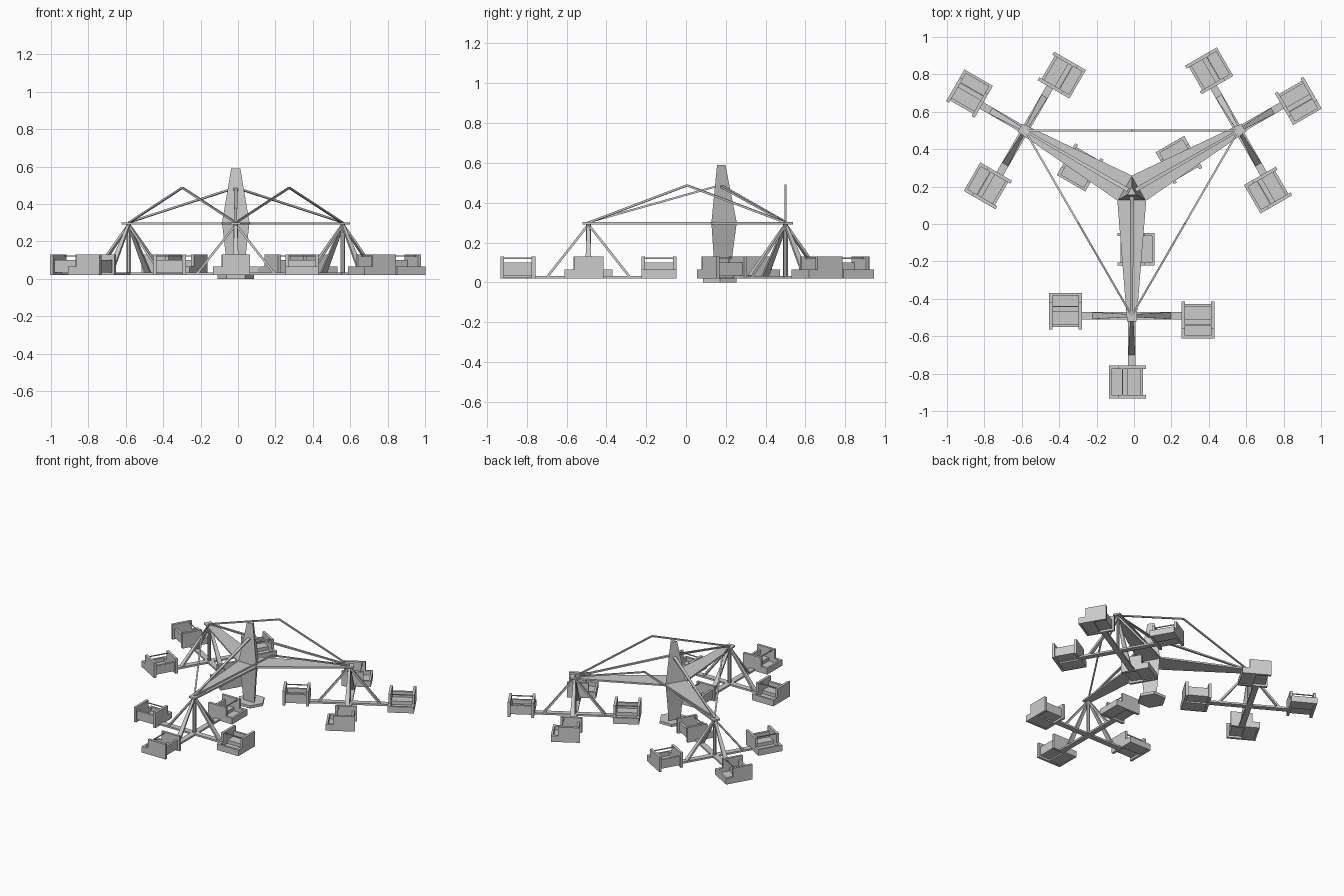
import bpy, bmesh
from math import radians, pi, cos, sin
from mathutils import Vector, Matrix

if "Cube" in bpy.data.objects:
    bpy.data.objects.remove(bpy.data.objects["Cube"])

HUB = Vector((-0.012, 0.17, 0))
REACH = 0.66


def finish(name, bm, mat=Matrix()):
    bmesh.ops.recalc_face_normals(bm, faces=bm.faces)
    me = bpy.data.meshes.new(name)
    bm.to_mesh(me)
    bm.free()
    ob = bpy.data.objects.new(name, me)
    bpy.context.collection.objects.link(ob)
    ob.matrix_world = mat
    return ob


def loft(bm, rings):
    """Skin a list of equal-sized rings and cap both ends."""
    vs = [[bm.verts.new(p) for p in r] for r in rings]
    n = len(vs[0])
    for a, b in zip(vs, vs[1:]):
        for i in range(n):
            j = (i + 1) % n
            bm.faces.new((a[i], a[j], b[j], b[i]))
    bm.faces.new(vs[0])
    bm.faces.new(vs[-1])


def box(bm, x0, x1, y0, y1, z0, z1):
    loft(bm, [[(x0, y0, z), (x1, y0, z), (x1, y1, z), (x0, y1, z)] for z in (z0, z1)])


def beam(bm, a, b, w0, w1, h):
    """Straight bar from a to b, width tapering w0 to w1."""
    a, b = Vector(a), Vector(b)
    d = (b - a).normalized()
    side = d.cross(Vector((0, 0, 1)))
    side = side.normalized() if side.length > 1e-4 else Vector((0, 1, 0))
    up = side.cross(d)
    loft(bm, [[p + side * w * s / 2 + up * h * t / 2
               for s, t in ((-1, -1), (1, -1), (1, 1), (-1, 1))]
              for p, w in ((a, w0), (b, w1))])


def ring(r, z, n, start):
    return [(r * cos(start + 2 * pi * i / n), r * sin(start + 2 * pi * i / n), z)
            for i in range(n)]


def place(origin, deg):
    return Matrix.Translation(origin) @ Matrix.Rotation(radians(deg), 4, 'Z')


# Base plate and three-sided tower
bm = bmesh.new()
loft(bm, [ring(0.097, z, 6, 0) for z in (0, 0.02)])
finish("base_plate", bm, place(HUB, 0))
bm = bmesh.new()
loft(bm, [ring(r, z, 3, pi / 2) for r, z in
          ((0.052, 0.02), (0.062, 0.13), (0.085, 0.30), (0.028, 0.59))])
finish("tower", bm, place(HUB, 0))


def make_seat(mat):
    # Tub with stepped side walls, low front, lower back panel
    bm = bmesh.new()
    profile = [(-0.098, 0.02), (0.098, 0.02), (0.098, 0.13), (-0.048, 0.13),
               (-0.048, 0.065), (-0.098, 0.065)]
    for x0, x1 in ((-0.088, -0.07), (0.07, 0.088)):
        loft(bm, [[(x, y, z) for y, z in profile] for x in (x0, x1)])
    box(bm, -0.07, 0.07, -0.098, -0.084, 0.02, 0.065)
    box(bm, -0.07, 0.07, 0.068, 0.084, 0.035, 0.10)
    box(bm, -0.07, 0.07, -0.084, 0.0, 0.025, 0.035)
    box(bm, -0.07, 0.07, 0.0, 0.068, 0.035, 0.06)
    finish("seat", bm, mat)
    bm = bmesh.new()
    box(bm, -0.08, 0.08, -0.029, -0.023, 0.118, 0.124)
    finish("lap_bar", bm, mat)


ends = []
for deg in (-90, 30, 150):
    arm = place(HUB, deg)
    ends.append(arm @ Vector((REACH, 0, 0.30)))

    # Tapered main arm with sloping tie bar
    bm = bmesh.new()
    beam(bm, (0.04, 0, 0.296), (REACH + 0.03, 0, 0.296), 0.155, 0.05, 0.012)
    finish("main_arm", bm, arm)
    bm = bmesh.new()
    beam(bm, (0.0, 0, 0.487), (REACH, 0, 0.302), 0.022, 0.012, 0.01)
    finish("arm_tie", bm, arm)

    # Spinning cluster: post, four spokes, braces and seats
    centre = arm @ Vector((REACH, 0, 0))
    bm = bmesh.new()
    loft(bm, [ring(0.012, z, 8, 0) for z in (0.02, 0.295)])
    finish("cluster_post", bm, place(centre, deg))
    for k in range(4):
        spoke = place(centre, deg + 90 * k)
        bm = bmesh.new()
        beam(bm, (0, 0, 0.026), (0.28, 0, 0.026), 0.04, 0.04, 0.013)
        finish("spoke", bm, spoke)
        bm = bmesh.new()
        beam(bm, (0.008, 0, 0.28), (0.205, 0, 0.03), 0.016, 0.036, 0.012)
        finish("spoke_brace", bm, spoke)
        make_seat(spoke @ Matrix.Translation((0.355, -0.023, 0)))

# Peaked rods joining the arm ends
for i in range(3):
    a, b = ends[i], ends[(i + 1) % 3]
    peak = (a + b) / 2 + Vector((0, 0, 0.187))
    bm = bmesh.new()
    beam(bm, a, peak, 0.01, 0.01, 0.01)
    beam(bm, peak, b, 0.01, 0.01, 0.01)
    finish("peaked_rod", bm)
